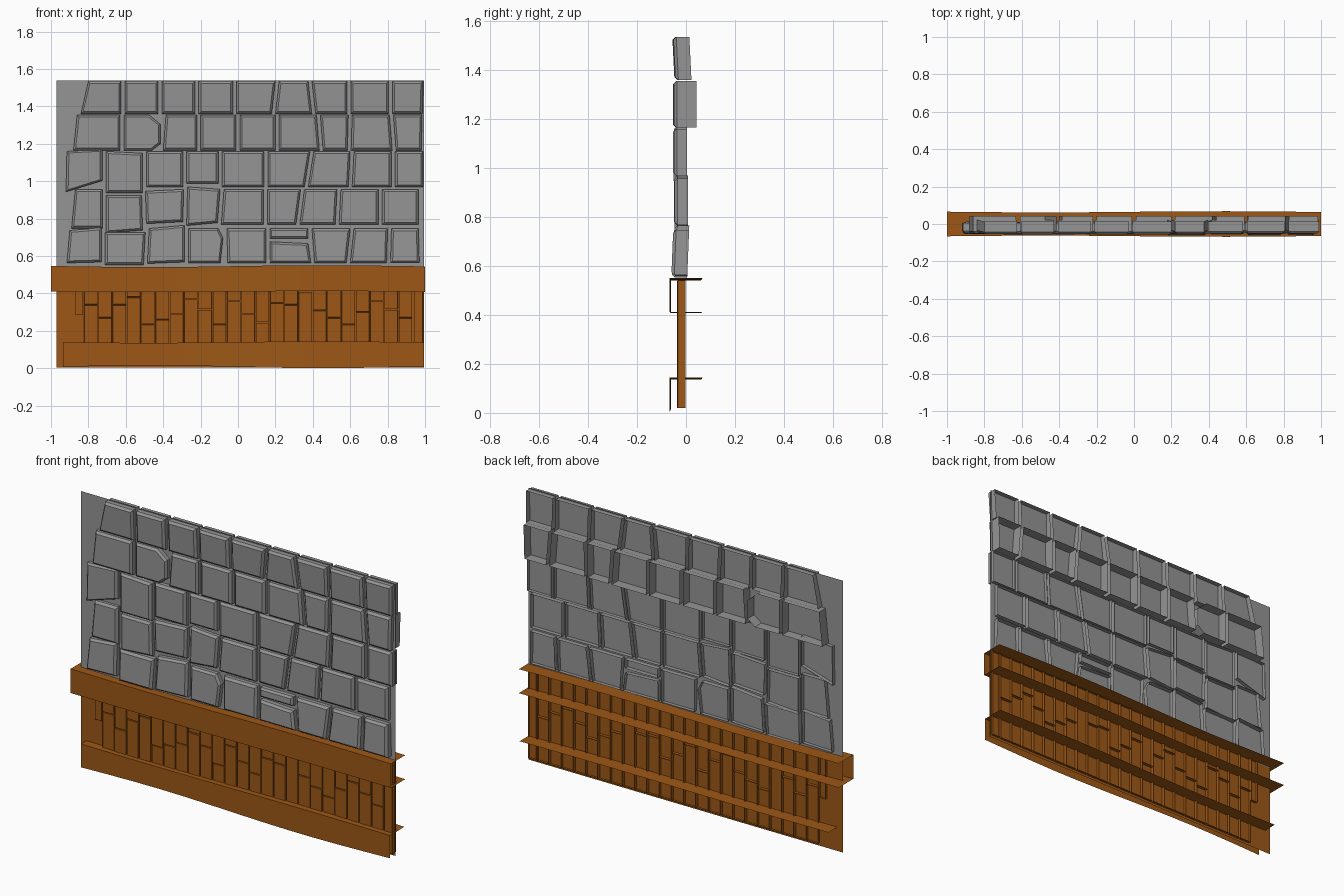
import bpy, bmesh, math, random

if "Cube" in bpy.data.objects:
    bpy.data.objects.remove(bpy.data.objects["Cube"])
random.seed(4)


def material(name, r, g, b):
    m = bpy.data.materials.new(name)
    m.diffuse_color = (r, g, b, 1)
    m.use_nodes = True
    m.node_tree.nodes["Principled BSDF"].inputs["Base Color"].default_value = m.diffuse_color
    return m


wood = material("wood", 0.34, 0.097, 0.008)
stone = material("stone", 0.3, 0.3, 0.3)


def finish(bm, name, mat, recalc=True):
    if recalc:
        bmesh.ops.recalc_face_normals(bm, faces=bm.faces)
    me = bpy.data.meshes.new(name)
    bm.to_mesh(me)
    bm.free()
    ob = bpy.data.objects.new(name, me)
    bpy.context.collection.objects.link(ob)
    me.materials.append(mat)
    return ob


def block(bm, pts, front, back, bevel):
    """Open-backed prism from an (x, z) outline with a chamfered front face."""
    cx = sum(p[0] for p in pts) / len(pts)
    cz = sum(p[1] for p in pts) / len(pts)
    hx = max(abs(p[0] - cx) for p in pts)
    hz = max(abs(p[1] - cz) for p in pts)
    kx, kz = 1 - bevel / hx, 1 - bevel / hz
    inner = [(cx + (x - cx) * kx, cz + (z - cz) * kz) for x, z in pts]
    rings = [[bm.verts.new((x, y, z)) for x, z in ring] for ring, y in
             ((pts, back), (pts, front + bevel), (inner, front))]
    n = len(pts)
    for a, b in zip(rings, rings[1:]):
        for i in range(n):
            bm.faces.new((a[i], b[i], b[(i + 1) % n], a[(i + 1) % n]))
    # outlines run clockwise seen from the front
    bm.faces.new(rings[-1][::-1])


def panel(name, x0, x1, z0, z1, y, mat):
    bm = bmesh.new()
    bm.faces.new([bm.verts.new((x, y, z)) for x, z in
                  ((x0, z0), (x1, z0), (x1, z1), (x0, z1))])
    return finish(bm, name, mat, False)


# Flat backing sheets
panel("stone_backing", -0.97, 0.995, 0.54, 1.54, -0.016, stone)
panel("wood_backing", -0.97, 0.995, 0.005, 0.54, -0.016, wood)

# Stone courses: top, bottom, front y, back y, lean, seams as (top x, bottom x)
rows = [
    (1.535, 1.36, -0.049, 0.018, -.05,
     [(-.81, -.85), (-.615, -.615), (-.417, -.417), (-.22, -.22), (-.018, -.018),
      (.21, .19), (.385, .405), (.593, .593), (.815, .815), (1, .995)]),
    (1.355, 1.165, -0.05, 0.043, 0,
     [(-.87, -.89), (-.62, -.62), (-.395, -.41), (-.21, -.21), (0, 0),
      (.21, .21), (.43, .445), (.6, .595), (.82, .835), (.995, .99)]),
    (1.16, .968, -0.05, 0.005, 0,
     [(-.925, -.93), (-.715, -.715), (-.5, -.5), (-.285, -.285), (-.095, -.095),
      (.15, .15), (.395, .365), (.61, .6), (.83, .83), (1, 1)]),
    (.957, .768, -0.046, 0.009, 0,
     [(-.88, -.9), (-.715, -.715), (-.505, -.5), (-.28, -.285), (-.085, -.1),
      (.147, .147), (.345, .32), (.54, .53), (.76, .76), (.975, .975)]),
    (.747, .563, -0.054, 0.009, .04,
     [(-.91, -.925), (-.72, -.72), (-.485, -.495), (-.275, -.275), (-.07, -.065),
      (.16, .16), (.385, .4), (.61, .59), (.81, .805), (.975, .98)]),
]
# Uneven stones: height shifts of top-left, top-right, bottom-right, bottom-left
uneven = {(2, 0): (0, .01, .035, -.025), (2, 1): (0, -.01, -.03, -.03),
          (2, 3): (0, 0, .02, .02), (3, 0): (0, 0, -.02, -.02),
          (3, 1): (-.032, -.032, -.03, -.045), (3, 2): (-.01, 0, .015, .005),
          (3, 3): (.013, 0, .01, -.005), (4, 0): (-.01, .005, .005, 0),
          (4, 1): (-.02, -.02, -.01, -.01), (4, 2): (0, .018, .005, -.003)}
g = 0.01
for r, (top, bot, front, back, lean, seams) in enumerate(rows):
    bm = bmesh.new()
    for i, ((ta, ba), (tb, bb)) in enumerate(zip(seams, seams[1:])):
        d = uneven.get((r, i), (0, 0, 0, 0))
        q = [(ta + g, top + d[0]), (tb - g, top + d[1]),
             (bb - g, bot + d[2]), (ba + g, bot + d[3])]
        f = front + random.uniform(-.003, .003)
        if (r, i) == (1, 1):        # stone with two clipped corners
            q[1:3] = [(tb - .08, top), (tb - .02, top - .05),
                      (tb - .02, bot + .035), (bb - .05, bot)]
        if (r, i) == (4, 3):        # stone with one clipped corner
            q[1:3] = [(tb - .035, top), (tb - g, top - .05), (bb - .03, bot)]
        if (r, i) == (4, 5):        # stone split in two
            block(bm, [q[0], q[1], (tb - g, top - .052), (ta + g, top - .052)],
                  f, back, .01)
            q[0], q[1] = (ta + g, top - .07), (tb - g, top - .08)
        block(bm, q, f, back, .012)
    for v in bm.verts:
        v.co.y += lean * (v.co.z - (top + bot) / 2)
    finish(bm, f"stone_course_{r + 1}", stone, False)

# Vertical planks, each cut once at its own height
cuts = [.34, .27, .34, .38, .235, .26, .29, .37, .315, .235, .36, .29,
        .245, .35, .34, .41, .31, .27, .235, .3, .36, .315, .27]
bm = bmesh.new()
w = 0.0765


def plank(x0, x1, z0, z1):
    block(bm, [(x0, z1), (x1, z1), (x1, z0), (x0, z0)],
          -0.034 + random.uniform(-.002, .002), -0.003, .001)


plank(-.87, -.828, .285, .54)
for i, c in enumerate(cuts):
    x0 = -.823 + i * w
    plank(x0, x0 + w - .005, .02, c - .002)
    plank(x0, x0 + w - .005, c + .002, .54)
plank(.94, .988, .02, .54)
finish(bm, "wood_planks", wood, False)


# Slightly warped rails made from bent sheets
def rail(name, x0, x1, profile, wave):
    bm = bmesh.new()
    n = 12
    prev = None
    for s in range(n + 1):
        x = x0 + (x1 - x0) * s / n
        c = math.cos((x - .45) * 3.4)
        ring = [bm.verts.new((x, y * (1 + .05 * c), z + wave * c * k))
                for y, z, k in profile]
        if prev:
            for j in range(len(ring) - 1):
                bm.faces.new((prev[j], ring[j], ring[j + 1], prev[j + 1]))
        prev = ring
    finish(bm, name, wood, False)


rail("upper_rail", -1, 1,
     [(.065, .41, .6), (-.065, .41, .6), (-.065, .546, 1), (.065, .546, 1)], .005)
rail("lower_rail", -.935, .995,
     [(-.065, .008, -1.4), (-.065, .14, .8), (.065, .14, .8)], .005)
